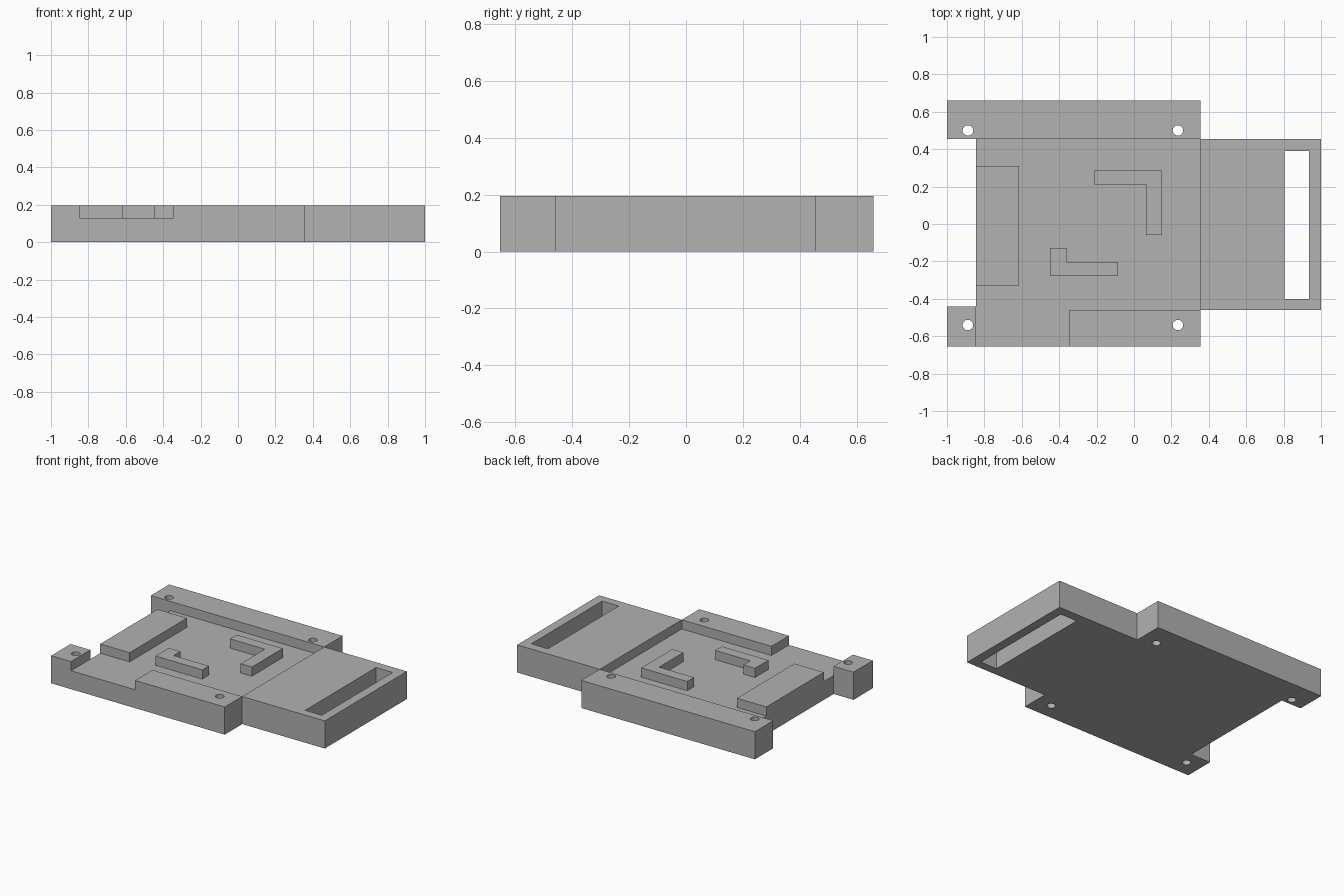
import bpy
import bmesh
from mathutils import Vector

if "Cube" in bpy.data.objects:
    bpy.data.objects.remove(bpy.data.objects["Cube"])

TOP, FLOOR = 0.195, 0.13

grey = bpy.data.materials.new("plain grey")
grey.use_nodes = True
colour = (0.445, 0.445, 0.445, 1)
grey.diffuse_color = colour
grey.node_tree.nodes["Principled BSDF"].inputs["Base Color"].default_value = colour


def prism(name, outline, low, high):
    """Extrude a plan outline between two heights."""
    bm = bmesh.new()
    base = bm.faces.new([bm.verts.new((x, y, low)) for x, y in outline])
    result = bmesh.ops.extrude_face_region(bm, geom=[base])
    verts = [v for v in result["geom"] if isinstance(v, bmesh.types.BMVert)]
    bmesh.ops.translate(bm, verts=verts, vec=Vector((0, 0, high - low)))
    bmesh.ops.recalc_face_normals(bm, faces=bm.faces)
    mesh = bpy.data.meshes.new(name)
    bm.to_mesh(mesh)
    bm.free()
    obj = bpy.data.objects.new(name, mesh)
    bpy.context.collection.objects.link(obj)
    mesh.materials.append(grey)
    return obj


def cut(target, cutter):
    """Subtract a cutter from the target, then discard it."""
    cutter.hide_render = True
    mod = target.modifiers.new("cut", "BOOLEAN")
    mod.operation = "DIFFERENCE"
    mod.solver = "EXACT"
    mod.object = cutter
    bpy.context.view_layer.objects.active = target
    bpy.ops.object.modifier_apply(modifier=mod.name)
    bpy.data.objects.remove(cutter)


# Full-height body in plan
left, right, front, back = -0.845, 0.355, -0.46, 0.455
body = prism("base_plate", [
    (-1, -0.655), (right, -0.655), (right, front), (1, front),
    (1, back), (right, back), (right, 0.66), (-1, 0.66),
    (-1, back), (left, back), (left, -0.44), (-1, -0.44)], 0, TOP)

# Shallow pocket, open at the side and front, leaving the raised side pad
cut(body, prism("pocket_cutter", [
    (left, -0.75), (-0.345, -0.75), (-0.345, front), (right, front),
    (right, back), (-0.9, back), (-0.9, 0.31), (-0.615, 0.31),
    (-0.615, -0.33), (-0.9, -0.33), (-0.9, -0.44), (left, -0.44)], FLOOR, 0.3))

# Long slot through the extension
cut(body, prism("slot_cutter", [
    (0.805, -0.4), (0.935, -0.4), (0.935, 0.39), (0.805, 0.39)], -0.1, 0.3))

# Four screw holes
for x in (-0.888, 0.235):
    for y in (-0.54, 0.5):
        bpy.ops.mesh.primitive_cylinder_add(
            vertices=32, radius=0.028, depth=1, location=(x, y, 0))
        cut(body, bpy.context.object)

# Angled locating ribs on the pocket floor
prism("rear_corner_rib", [
    (-0.21, 0.285), (0.15, 0.285), (0.15, -0.06),
    (0.063, -0.06), (0.063, 0.21), (-0.21, 0.21)], FLOOR, TOP)
prism("front_corner_rib", [
    (-0.45, -0.127), (-0.36, -0.127), (-0.36, -0.203),
    (-0.085, -0.203), (-0.085, -0.277), (-0.45, -0.277)], FLOOR, TOP)

# Smooth hole walls with crisp edges elsewhere
bpy.ops.object.select_all(action="DESELECT")
body.select_set(True)
bpy.context.view_layer.objects.active = body
bpy.ops.object.shade_smooth_by_angle()
